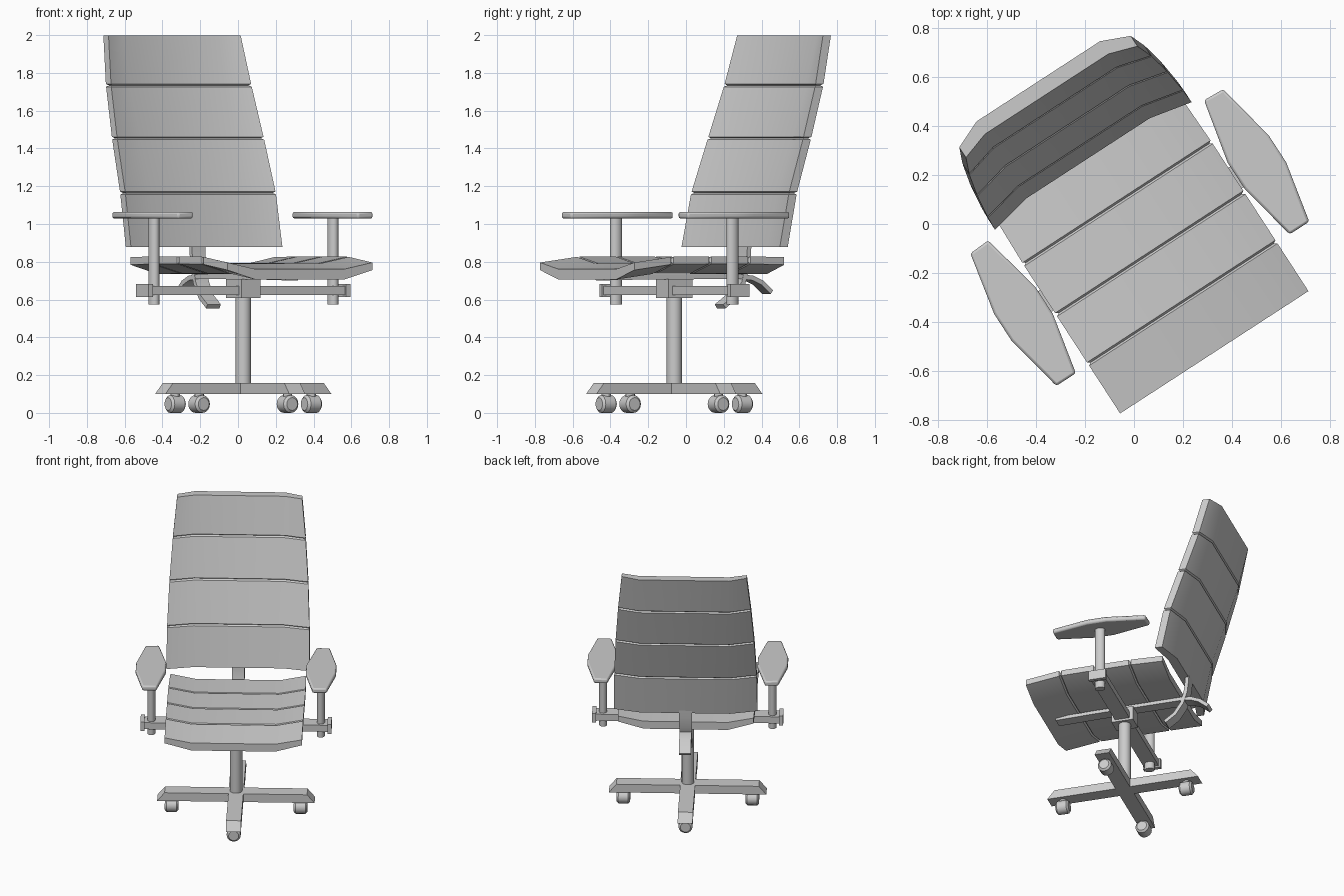
import bpy, bmesh, math
from mathutils import Vector, Matrix

if "Cube" in bpy.data.objects:
    bpy.data.objects.remove(bpy.data.objects["Cube"])

# The chair is built facing -y around its column, then turned 33 degrees
PLACE = Matrix.Translation((0.028, -0.062, 0)) @ Matrix.Rotation(math.radians(33), 4, 'Z')


def finish(name, bm, bevel=0.0, angle=30):
    bmesh.ops.recalc_face_normals(bm, faces=bm.faces)
    mesh = bpy.data.meshes.new(name)
    bm.to_mesh(mesh)
    bm.free()
    ob = bpy.data.objects.new(name, mesh)
    bpy.context.collection.objects.link(ob)
    ob.matrix_world = PLACE
    if bevel:
        m = ob.modifiers.new("bevel", 'BEVEL')
        m.width, m.segments = bevel, 2
    bpy.ops.object.select_all(action='DESELECT')
    ob.select_set(True)
    bpy.context.view_layer.objects.active = ob
    bpy.ops.object.shade_smooth_by_angle(angle=math.radians(angle))
    return ob


def loft(name, rings, bevel=0.0, angle=30):
    bm = bmesh.new()
    rows = [[bm.verts.new(p) for p in ring] for ring in rings]
    n = len(rows[0])
    for a, b in zip(rows, rows[1:]):
        for i in range(n):
            j = (i + 1) % n
            bm.faces.new((a[i], a[j], b[j], b[i]))
    bm.faces.new(rows[0])
    bm.faces.new(rows[-1])
    return finish(name, bm, bevel, angle)


def box(name, x, y, z, bevel=0.0):
    ring = lambda h: [(x[0], y[0], h), (x[1], y[0], h), (x[1], y[1], h), (x[0], y[1], h)]
    return loft(name, [ring(z[0]), ring(z[1])], bevel)


def tube(name, centre, rx, ry, z0, z1, sides=24):
    ring = lambda h: [(centre[0] + rx * math.cos(2 * math.pi * i / sides),
                       centre[1] + ry * math.sin(2 * math.pi * i / sides), h) for i in range(sides)]
    return loft(name, [ring(z0), ring(z1)])


def strip(name, path, half_w, thick):
    # flat bar swept along a (y, z) path
    rings = []
    for i, p in enumerate(path):
        a, b = path[max(i - 1, 0)], path[min(i + 1, len(path) - 1)]
        t = Vector((b[0] - a[0], b[1] - a[1])).normalized()
        o = Vector((-t.y, t.x)) * thick / 2
        rings.append([(s * half_w, p[0] + k * o.x, p[1] + k * o.y)
                      for s, k in ((-1, 1), (1, 1), (1, -1), (-1, -1))])
    return loft(name, rings)


def cushion(name, rows, normal, dip, t_end, t_mid, bend, gap=0.008):
    # rows: (y, z, half width) of the sitting side edge; grooves at inner rows
    n = Vector(normal)

    def ring(y, z, h, inset=0.0):
        h -= inset
        pts = []
        for x, d, t in ((-h, 0, 0), (-bend, dip, 0), (bend, dip, 0), (h, 0, 0),
                        (h, 0, t_end), (bend, dip, t_mid), (-bend, dip, t_mid), (-h, 0, t_end)):
            off = inset if t == 0 else -inset
            pts.append(Vector((x, y, z)) - n * (d + t + off))
        return pts

    rings = [ring(*rows[0])]
    for i in range(1, len(rows) - 1):
        p = Vector(rows[i])
        back = p + (Vector(rows[i - 1]) - p).normalized() * gap
        fore = p + (Vector(rows[i + 1]) - p).normalized() * gap
        rings += [ring(*back), ring(*p, 0.012), ring(*fore)]
    rings.append(ring(*rows[-1]))
    return loft(name, rings, angle=25)


# Padded seat and backrest with three grooves each
cushion("seat", [(-0.55, 0.797, 0.458), (-0.31, 0.828, 0.458), (-0.07, 0.83, 0.458),
                 (0.175, 0.83, 0.458), (0.40, 0.825, 0.452)], (0, 0, 1), 0.035, 0.04, 0.055, 0.28)
cushion("backrest", [(0.356, 0.88, 0.478), (0.415, 1.165, 0.475), (0.513, 1.455, 0.463),
                     (0.603, 1.735, 0.443), (0.668, 2.0, 0.417)], (0, -1, 0), 0.038, 0.05, 0.062, 0.3)

# Column, tilt mechanism and supports
tube("column", (0, 0), 0.041, 0.041, 0.10, 0.70, 32)
box("mechanism", (-0.06, 0.06), (-0.075, 0.075), (0.61, 0.71))
strip("seat_rail", [(-0.47, 0.715), (-0.2, 0.72), (0.40, 0.722), (0.47, 0.715),
                    (0.53, 0.69), (0.59, 0.64)], 0.04, 0.025)
strip("back_strut", [(0.45, 0.95), (0.445, 0.85), (0.435, 0.77), (0.41, 0.69),
                     (0.36, 0.615), (0.29, 0.565)], 0.042, 0.025)

# Cross bar carrying the armrests
box("cross_bar", (-0.62, 0.62), (-0.05, 0.05), (0.625, 0.673))
for s, side in ((-1, "left"), (1, "right")):
    box(side + "_bar_cap", sorted((s * 0.61, s * 0.637)), (-0.06, 0.06), (0.615, 0.683))
    tube(side + "_arm_post", (s * 0.565, 0), 0.027, 0.034, 0.575, 1.04)
    outline = [(0.52, -0.314), (0.615, -0.314), (0.668, -0.06), (0.668, 0.07),
               (0.615, 0.33), (0.525, 0.335), (0.467, 0.07), (0.467, -0.06)]
    loft(side + "_arm_pad", [[(s * x, y, z) for x, y in outline] for z in (1.03, 1.065)], 0.01)

# Four-armed foot with slanted ends, and a barrel caster under each arm
for k in range(4):
    turn = Matrix.Rotation(math.pi / 2 * k, 4, 'Z')
    prof = [(0, 0.10), (0.525, 0.10), (0.475, 0.16), (0, 0.16)]
    loft(f"foot_arm_{k + 1}", [[turn @ Vector((x, y, z)) for x, z in prof] for y in (-0.05, 0.05)])
    rings = []
    for x, r in ((0.385, 0.034), (0.397, 0.047), (0.463, 0.047), (0.475, 0.034)):
        rings.append([turn @ Vector((x, r * math.cos(a * math.pi / 8), 0.048 + r * math.sin(a * math.pi / 8)))
                      for a in range(16)])
    for ring in rings:
        for p in ring:
            p.z = max(p.z, 0) + 0.0
    loft(f"caster_{k + 1}", rings)
    tube_at = turn @ Vector((0.43, 0, 0))
    tube(f"caster_stem_{k + 1}", tube_at[:2], 0.025, 0.025, 0.06, 0.12, 12)
bpy.context.view_layer.update()
zs = [v.co.z for o in bpy.data.objects for v in o.data.vertices]
for o in bpy.data.objects:
    o.location.z -= min(zs)
